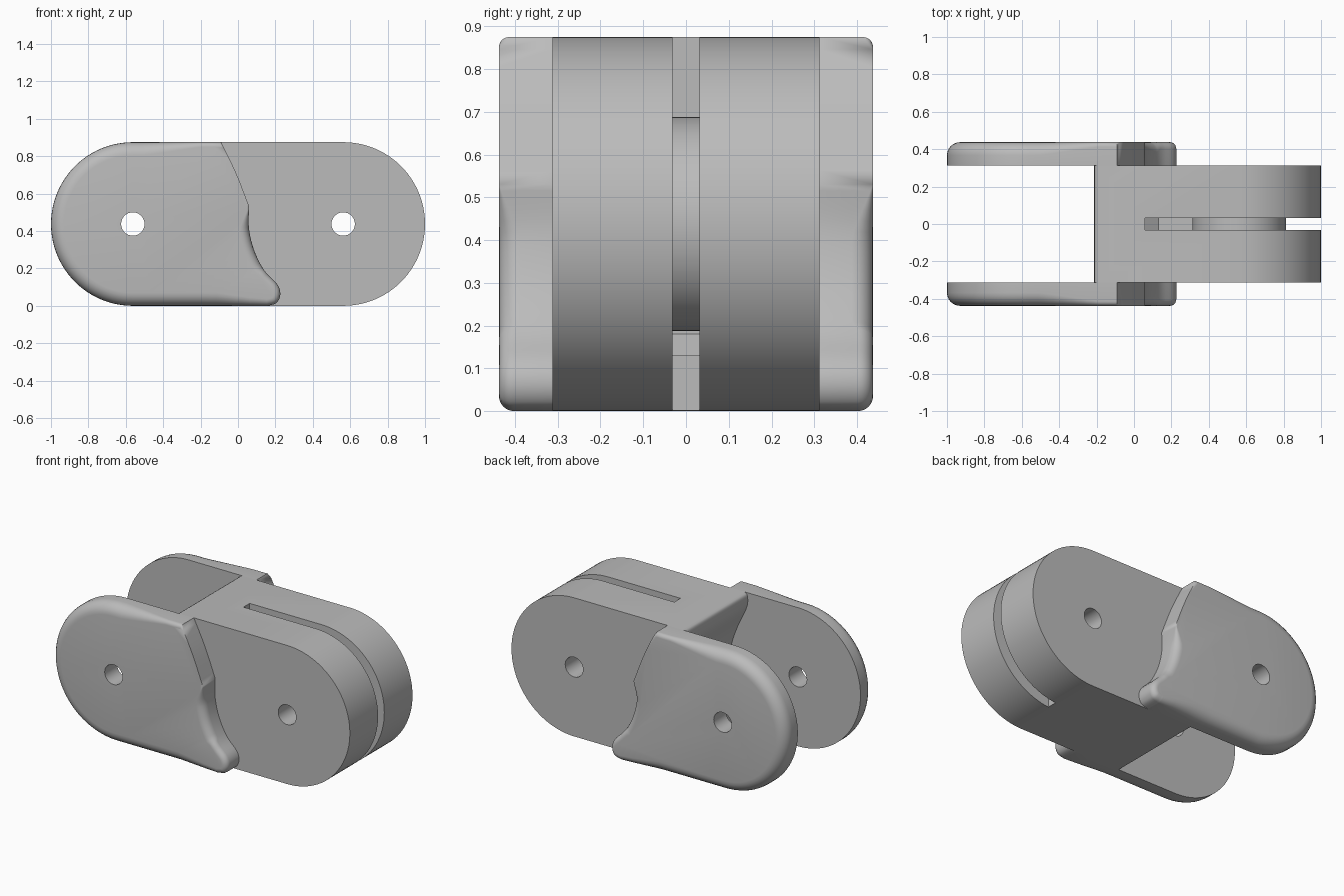
import bpy, bmesh, math
from mathutils import Vector

if "Cube" in bpy.data.objects:
    bpy.data.objects.remove(bpy.data.objects["Cube"])

R = 0.4375          # radius of the rounded ends, half the height
PIVOT = 0.5625      # distance of each pin hole from the centre
INNER = 0.3125      # inner face of the cheeks

grey = bpy.data.materials.new("plain grey")
grey.use_nodes = True
grey.diffuse_color = (0.5, 0.5, 0.5, 1)
grey.node_tree.nodes["Principled BSDF"].inputs["Base Color"].default_value = (0.5, 0.5, 0.5, 1)


def arc(cx, r, a0, a1, n):
    angles = [math.radians(a0 + (a1 - a0) * i / n) for i in range(n + 1)]
    return [(cx + r * math.cos(a), R + r * math.sin(a)) for a in angles]


def spline(pts, n=5):
    """Smooth curve through a few points."""
    p = [Vector(q) for q in [pts[0]] + pts + [pts[-1]]]
    out = []
    for a, b, c, d in zip(p, p[1:], p[2:], p[3:]):
        for i in range(n):
            t = i / n
            q = (2 * b + (c - a) * t + (2 * a - 5 * b + 4 * c - d) * t * t
                 + (3 * b - a - 3 * c + d) * t ** 3) / 2
            out.append((q.x, q.y))
    return out + [pts[-1]]


def loft(name, rings):
    """Closed solid through rings of (x, y, z) points."""
    bm = bmesh.new()
    loops = [[bm.verts.new(p) for p in ring] for ring in rings]
    for lo, hi in zip(loops, loops[1:]):
        for i in range(len(lo)):
            bm.faces.new((lo[i - 1], lo[i], hi[i], hi[i - 1]))
    bm.faces.new(loops[0])
    bm.faces.new(loops[-1])
    bmesh.ops.remove_doubles(bm, verts=bm.verts, dist=0.0002)
    bmesh.ops.recalc_face_normals(bm, faces=bm.faces)
    mesh = bpy.data.meshes.new(name)
    bm.to_mesh(mesh)
    bm.free()
    mesh.materials.append(grey)
    ob = bpy.data.objects.new(name, mesh)
    bpy.context.collection.objects.link(ob)
    return ob


def prism(name, outline, y0, y1):
    return loft(name, [[(x, y, z) for x, z in outline] for y in (y0, y1)])


def select(ob):
    bpy.ops.object.select_all(action='DESELECT')
    ob.select_set(True)
    bpy.context.view_layer.objects.active = ob


def combine(ob, tool, operation):
    select(ob)
    mod = ob.modifiers.new(operation, 'BOOLEAN')
    mod.operation, mod.solver, mod.object = operation, 'EXACT', tool
    bpy.ops.object.modifier_apply(modifier=mod.name)
    bpy.data.objects.remove(tool)


def pin_hole(ob, x):
    combine(ob, prism("pin_cutter", arc(x, 0.0625, 0, 348.75, 31), -0.6, 0.6), 'DIFFERENCE')


def finish(ob):
    select(ob)
    bpy.ops.object.shade_smooth_by_angle(angle=math.radians(32))


# Central body: rounded end on +x, hollowed end between the cheeks
hollow = spline([(-0.19, 2 * R), (-0.21, 0.855), (-0.205, 0.78), (-0.14, 0.64),
                 (-0.095, 0.5), (-0.095, 0.36), (-0.12, 0.18), (-0.15, 0)])
body = prism("body", arc(PIVOT, R, -90, 90, 48) + hollow, -INNER, INNER)

# Groove around an inner disc
groove = [(0.06, 1), (0.06, 0.18), (0.13, 0.13), (0.6, 0.13), (0.6, -0.1), (1.1, -0.1), (1.1, 1)]
combine(body, prism("groove_cutter", groove, -0.031, 0.031), 'DIFFERENCE')
combine(body, prism("disc", arc(PIVOT, 0.25, 0, 354.375, 63), -0.06, 0.06), 'UNION')
pin_hole(body, PIVOT)
finish(body)

# Cheek outline: round end, top edge, slanted edge, hooked lower tip, bottom
top = [(-PIVOT + 0.0525 * i, 2 * R) for i in range(1, 9)]
slant = spline([(-0.09, 2 * R), (-0.01, 0.71), (0.06, 0.53)], 4)
hook = spline([(0.06, 0.53), (0.058, 0.42), (0.085, 0.3), (0.14, 0.19), (0.21, 0.115),
               (0.226, 0.06), (0.205, 0.015), (0.155, 0)])[1:]
bottom = [(0.155 - 0.0897 * i, 0) for i in range(1, 8)]
outline = arc(-PIVOT, R, 270, 90, 48) + top + slant + hook + bottom


def rounding(x, z):
    """Edge radius of the outer rim at an outline point."""
    if x < -PIVOT:
        return 0.07
    if z > 2 * R - 0.001:
        return 0.025 + 0.045 * min(1, max(0, (-0.2 - x) / 0.3))
    if z > 0.525 and x > -0.1:
        return 0
    if x > 0.13 and z < 0.2:
        return 0.035
    if z > 0.05:
        return 0.05 * min(1, (0.53 - z) / 0.12)
    return 0.035 + 0.035 * min(1, (0.13 - x) / 0.25)


def cheek(name, side):
    pts = [Vector(p) for p in outline]
    rings = [[(p.x, side * INNER, p.y) for p in pts]]
    for k in range(7):
        a = math.pi / 2 * k / 6
        ring = []
        for i, p in enumerate(pts):
            t = (pts[(i + 1) % len(pts)] - pts[i - 1]).normalized()
            r = rounding(p.x, p.y)
            q = p + Vector((t.y, -t.x)) * r * (1 - math.cos(a))
            ring.append((q.x, side * (R - r * (1 - math.sin(a))), q.y))
        rings.append(ring)
    ob = loft(name, rings)
    pin_hole(ob, -PIVOT)
    finish(ob)


cheek("front_cheek", -1)
cheek("back_cheek", 1)
